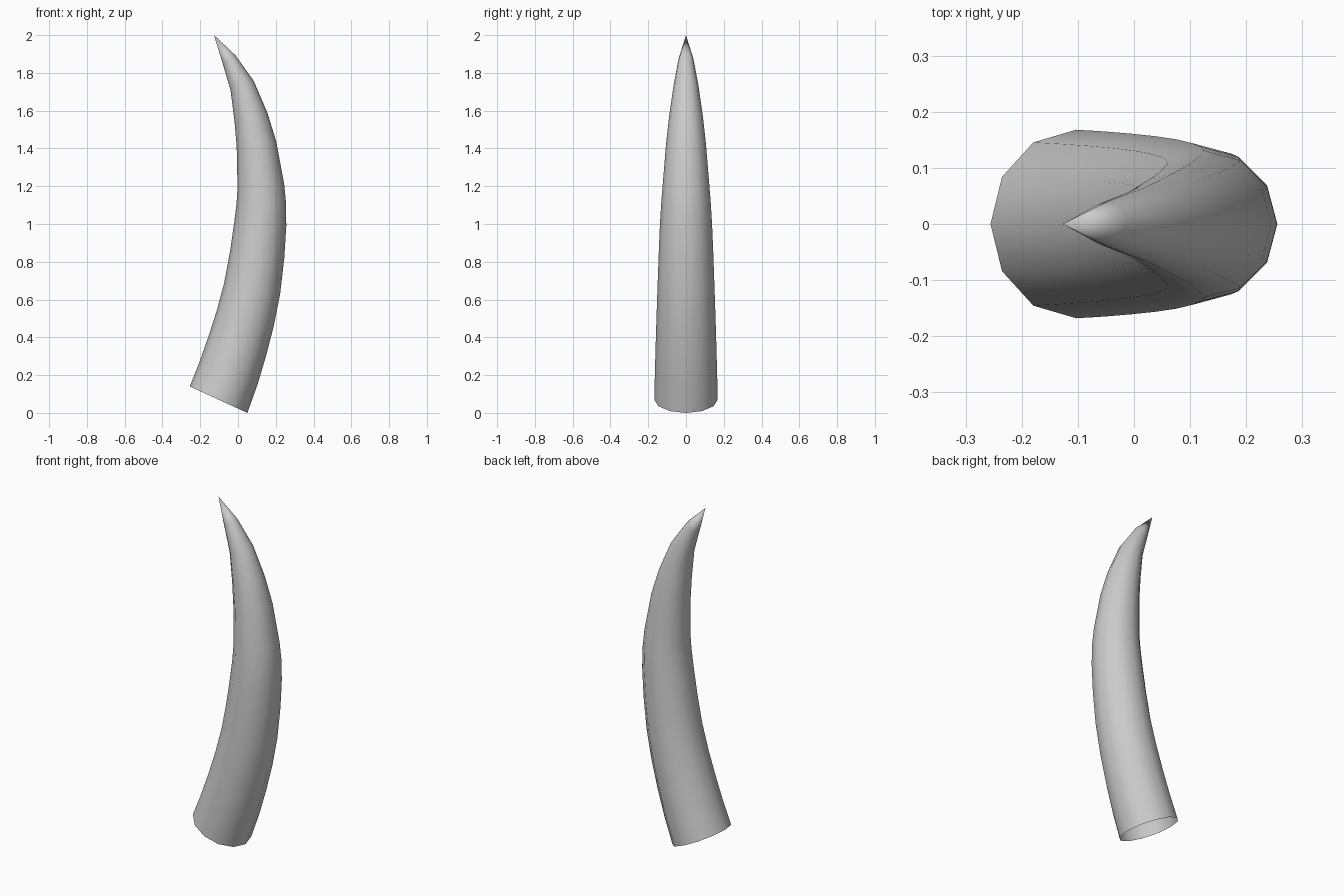
import bpy
import bmesh
import math
from mathutils import Vector

cube = bpy.data.objects.get("Cube")
if cube:
    bpy.data.objects.remove(cube, do_unlink=True)

SIDES = 12

# Centre line (x, z) and radius from the open base up to the tip
SECTIONS = [
    (-0.103, 0.070, 0.168),
    (-0.005, 0.350, 0.161),
    (0.075, 0.660, 0.151),
    (0.118, 1.000, 0.138),
    (0.121, 1.200, 0.124),
    (0.098, 1.420, 0.106),
    (0.069, 1.565, 0.090),
    (0.022, 1.733, 0.066),
    (-0.047, 1.872, 0.040),
    (-0.127, 2.000, 0.000),
]


def smooth_sections(points):
    """Add a curved midpoint in each of the long lower spans."""
    pts = [Vector(p) for p in points]
    result = []
    for i, p in enumerate(pts[:-1]):
        result.append(p)
        if 0 < i < 4:
            result.append((9 * (p + pts[i + 1]) - pts[i - 1] - pts[i + 2]) / 16)
        elif i == 0:
            result.append((3 * p + 6 * pts[1] - pts[2]) / 8)
    result.append(pts[-1])
    return result


# Grey horn surface
grey = bpy.data.materials.new("horn_grey")
grey.use_nodes = True
colour = (0.6, 0.6, 0.6, 1.0)
grey.diffuse_color = colour
grey.node_tree.nodes["Principled BSDF"].inputs["Base Color"].default_value = colour

# Rings perpendicular to the curved centre line
bm = bmesh.new()
sections = smooth_sections(SECTIONS)
rings = []
for i, (x, z, radius) in enumerate(sections[:-1]):
    if i == 0:
        across = Vector((0.909, 0, -0.417))
    else:
        step = sections[i + 1] - sections[i - 1]
        across = Vector((step.y, 0, -step.x)).normalized()
    ring = []
    for k in range(SIDES):
        a = math.tau * k / SIDES
        offset = across * math.cos(a) + Vector((0, math.sin(a), 0))
        ring.append(bm.verts.new(Vector((x, 0, z)) + offset * radius))
    rings.append(ring)

# Walls between rings, then the pointed tip; the base stays open
for low, high in zip(rings, rings[1:]):
    for k in range(SIDES):
        n = (k + 1) % SIDES
        bm.faces.new((low[k], low[n], high[n], high[k]))
tip = bm.verts.new((sections[-1].x, 0, sections[-1].y))
for k in range(SIDES):
    bm.faces.new((rings[-1][k], rings[-1][(k + 1) % SIDES], tip))

for face in bm.faces:
    face.smooth = True

mesh = bpy.data.meshes.new("horn")
bm.to_mesh(mesh)
bm.free()
mesh.materials.append(grey)
horn = bpy.data.objects.new("horn", mesh)
bpy.context.collection.objects.link(horn)
